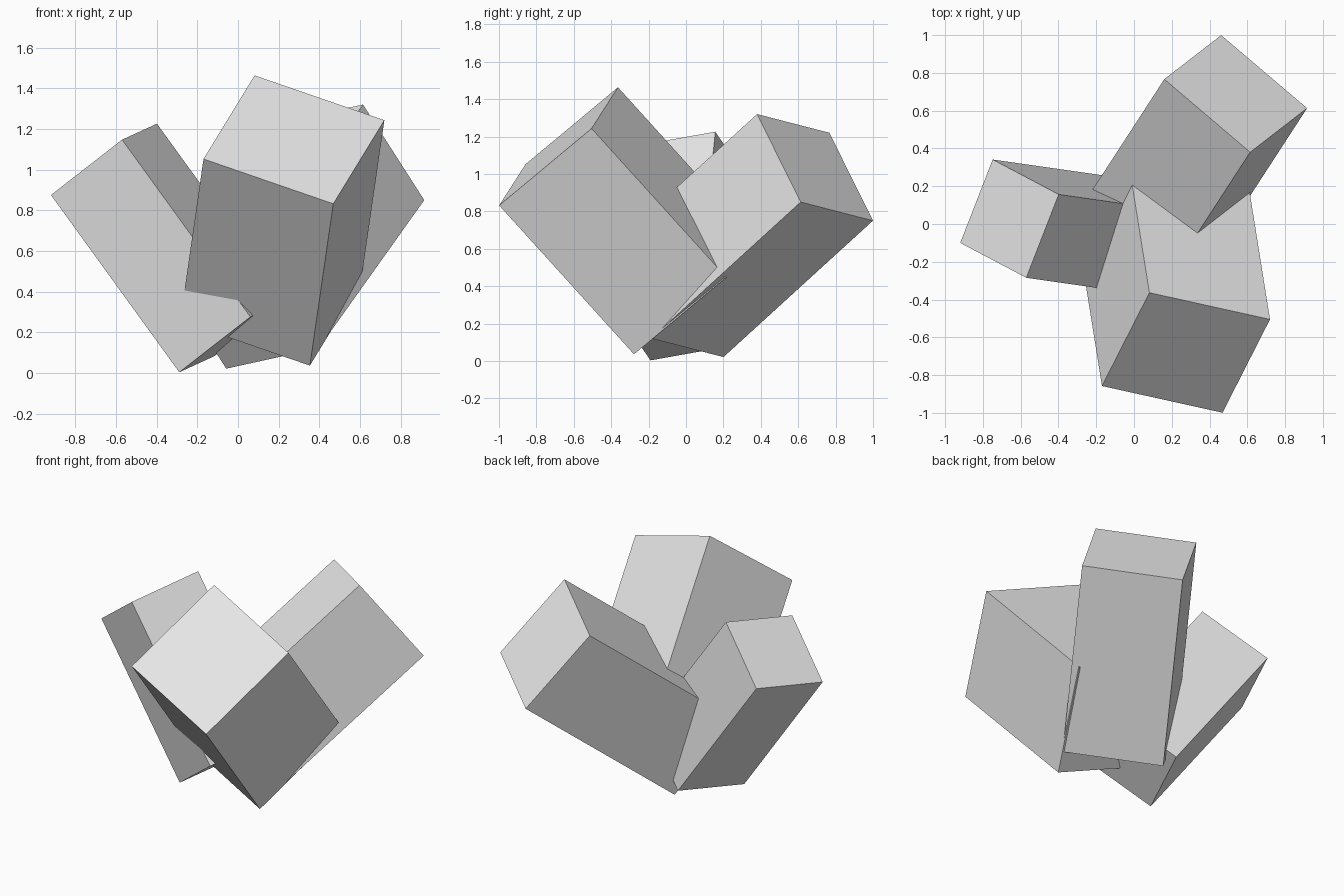
import bpy, bmesh
from mathutils import Vector, Matrix

if "Cube" in bpy.data.objects:
    bpy.data.objects.remove(bpy.data.objects["Cube"])

grey = bpy.data.materials.new("light_grey")
grey.diffuse_color = (0.8, 0.8, 0.8, 1)
grey.use_nodes = True
grey.node_tree.nodes["Principled BSDF"].inputs["Base Color"].default_value = grey.diffuse_color


def tilted_block(name, corner, side, along, width, length):
    """Square block hung from one top corner; 'along' is its long axis, 'side' one edge of its end."""
    w = Vector(along).normalized()
    u = Vector(side)
    u = (u - w * u.dot(w)).normalized()
    v = w.cross(u)
    centre = Vector(corner) + (u + v) * width / 2 + w * length / 2
    axes = Matrix((u * width, v * width, w * length)).transposed().to_4x4()
    bm = bmesh.new()
    bmesh.ops.create_cube(bm, size=1, matrix=Matrix.Translation(centre) @ axes)
    bmesh.ops.recalc_face_normals(bm, faces=bm.faces)
    mesh = bpy.data.meshes.new(name)
    bm.to_mesh(mesh)
    bm.free()
    mesh.materials.append(grey)
    obj = bpy.data.objects.new(name, mesh)
    bpy.context.collection.objects.link(obj)


# Three blocks leaning outward from a shared base
tilted_block("front_block", (0.72, -0.505, 1.243), (-0.25, -0.49, -0.41), (-0.115, 0.72, -0.795), 0.69, 1.08)
tilted_block("back_block", (0.615, 0.38, 1.32), (-0.45, 0.39, -0.095), (-0.52, -0.80, -0.73), 0.605, 1.20)
tilted_block("left_block", (-0.92, -0.10, 0.875), (0.17, 0.44, 0.08), (0.63, -0.09, -0.87), 0.48, 1.08)
